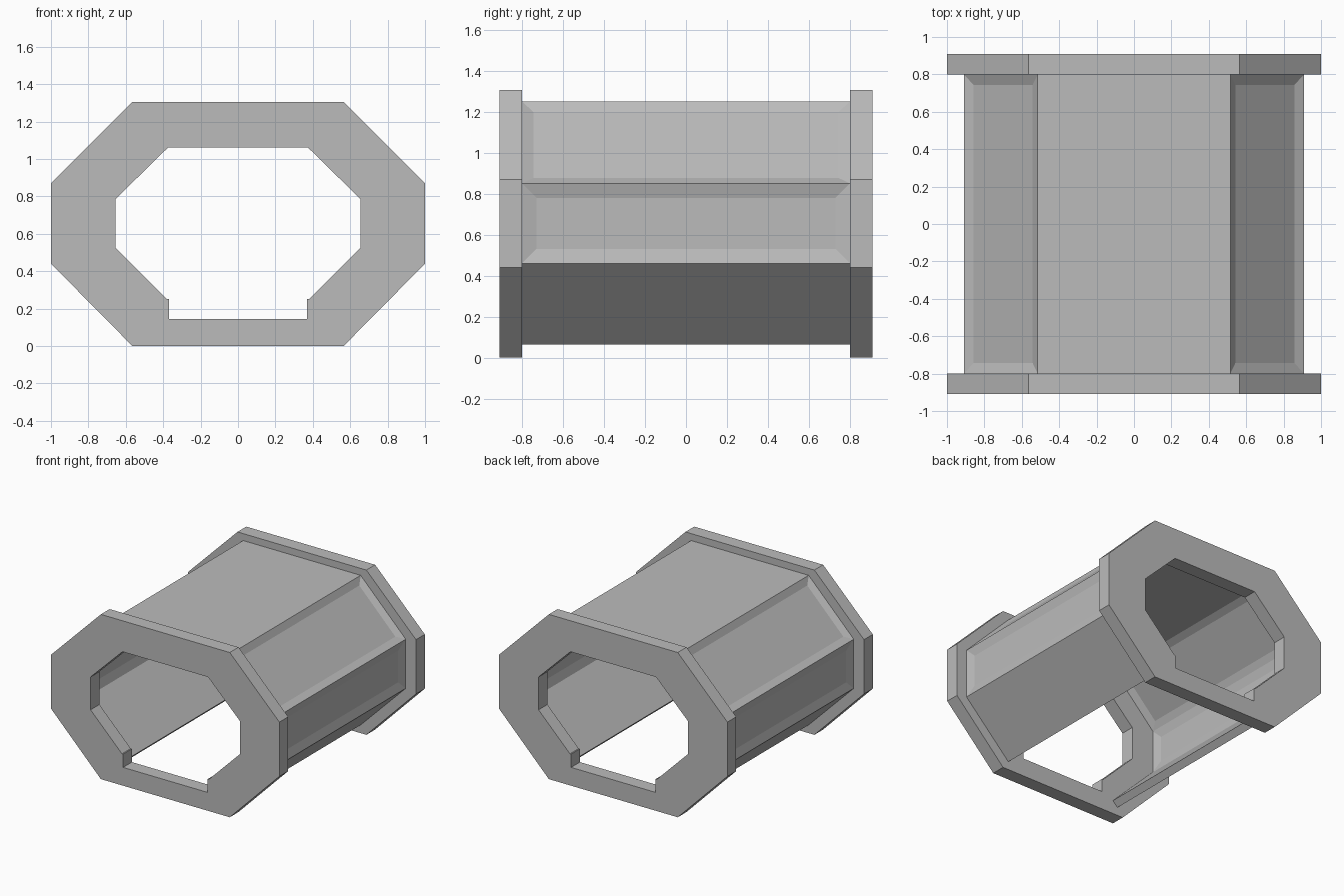
import bpy, bmesh

if "Cube" in bpy.data.objects:
    bpy.data.objects.remove(bpy.data.objects["Cube"])

grey = bpy.data.materials.new("plain_grey")
grey.diffuse_color = (0.5, 0.5, 0.5, 1)
grey.use_nodes = True
grey.node_tree.nodes["Principled BSDF"].inputs["Base Color"].default_value = grey.diffuse_color


def mirrored(half):
    """Close a right-hand half profile (x, z) with its mirror image."""
    return half + [(-x, z) for x, z in reversed(half)]


def ring(bm, profile, y):
    return [bm.verts.new((x, y, z)) for x, z in profile]


def bridge(bm, a, b):
    """Quads between two closed rings; returns the faces in order."""
    n = len(a)
    return [bm.faces.new((a[i], a[(i + 1) % n], b[(i + 1) % n], b[i])) for i in range(n)]


def finish(bm, name):
    bmesh.ops.recalc_face_normals(bm, faces=bm.faces)
    mesh = bpy.data.meshes.new(name)
    bm.to_mesh(mesh)
    bm.free()
    mesh.materials.append(grey)
    obj = bpy.data.objects.new(name, mesh)
    bpy.context.collection.objects.link(obj)
    return obj


# End frames: octagonal plates with a doorway that has a notched sill
OUTER = mirrored([(0.565, 0), (1, 0.44), (1, 0.87), (0.565, 1.305)])
HOLE = mirrored([(0.37, 0.145), (0.37, 0.25), (0.38, 0.25), (0.655, 0.525),
                 (0.655, 0.785), (0.375, 1.06)])


def end_frame(name, y0, y1):
    bm = bmesh.new()
    outer = [ring(bm, OUTER, y) for y in (y0, y1)]
    hole = [ring(bm, HOLE, y) for y in (y0, y1)]
    bridge(bm, *outer)
    bridge(bm, *hole)
    # Both flat sides, filled between outline and doorway
    for o, h in zip(outer, hole):
        edges = [bm.edges.get((r[i], r[(i + 1) % len(r)])) for r in (o, h) for i in range(len(r))]
        bmesh.ops.triangle_fill(bm, use_beauty=True, edges=edges, normal=(0, -1, 0))
    bmesh.ops.dissolve_limit(bm, angle_limit=0.01, verts=bm.verts, edges=bm.edges)
    finish(bm, name)


end_frame("front_frame", -0.91, -0.80)
end_frame("back_frame", 0.80, 0.91)

# Corridor shell: open at the bottom, panels recessed on both sides
T = 0.06
M = 0.414 * T
shell_out = mirrored([(0.515, 0.065), (0.91, 0.46), (0.91, 0.85), (0.515, 1.25)])
shell_in = mirrored([(0.515 - 0.707 * T, 0.065 + 0.707 * T), (0.91 - T, 0.46 + M),
                     (0.91 - T, 0.85 - M), (0.515 - M, 1.25 - T)])
profile = shell_out + shell_in[::-1]

bm = bmesh.new()
bridge(bm, ring(bm, profile, -0.80), ring(bm, profile, 0.80))
bmesh.ops.recalc_face_normals(bm, faces=bm.faces)
# the open tube must face outward on its top before insetting
top = max(bm.faces, key=lambda f: f.calc_center_median().z)
if top.normal.z < 0:
    bmesh.ops.reverse_faces(bm, faces=bm.faces)


def panels(lo, hi, margin):
    faces = [f for f in bm.faces if lo < f.calc_center_median().z < hi
             and abs(f.calc_center_median().x) > 0.6]
    bmesh.ops.inset_individual(bm, faces=faces, thickness=margin, depth=-0.018,
                               use_even_offset=True)


panels(0.95, 1.12, 0.056)   # upper sloping panels
panels(0.60, 0.70, 0.07)    # upright side panels
finish(bm, "corridor_shell")
